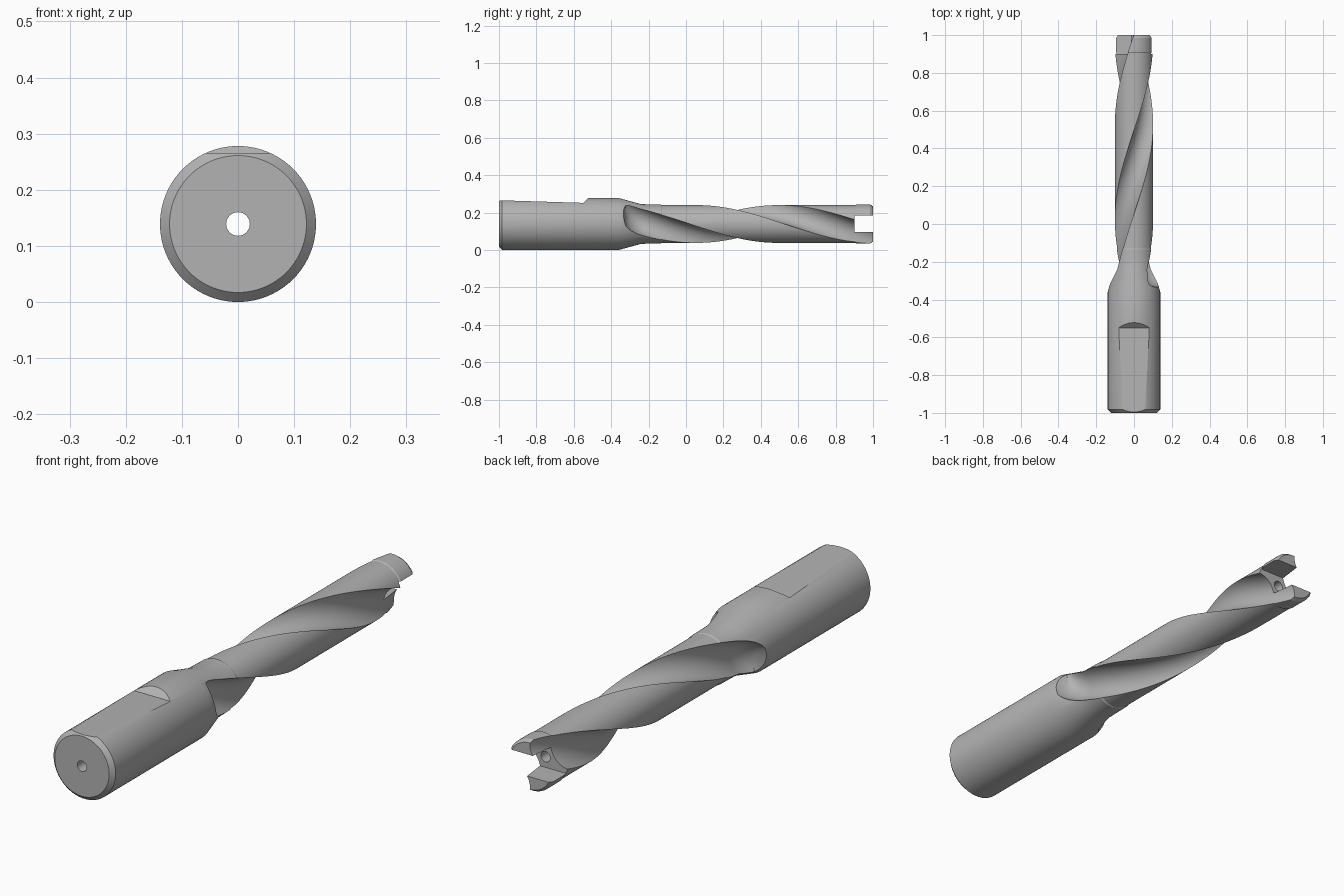
import bpy, bmesh, math
from mathutils import Vector

cube = bpy.data.objects.get("Cube")
if cube:
    bpy.data.objects.remove(cube, do_unlink=True)

AXIS_Z = 0.139              # height of the tool axis
TWIST = -2 * math.pi / 1.9  # flute rotation per unit length
FLUTE_R = 0.08              # radius of the flute groove
FLUTE_D = 0.118             # groove centre to tool axis

steel = bpy.data.materials.new("steel_grey")
steel.use_nodes = True
colour = (0.45, 0.45, 0.45, 1)
steel.diffuse_color = colour
steel.node_tree.nodes["Principled BSDF"].inputs["Base Color"].default_value = colour


def loft(name, rings):
    """Closed solid through a list of equal-length point rings."""
    bm = bmesh.new()
    loops = [[bm.verts.new(p) for p in ring] for ring in rings]
    n = len(loops[0])
    for a, b in zip(loops, loops[1:]):
        for i in range(n):
            j = (i + 1) % n
            bm.faces.new((a[i], a[j], b[j], b[i]))
    bm.faces.new(loops[0])
    bm.faces.new(loops[-1][::-1])
    bmesh.ops.recalc_face_normals(bm, faces=bm.faces)
    mesh = bpy.data.meshes.new(name)
    bm.to_mesh(mesh)
    bm.free()
    obj = bpy.data.objects.new(name, mesh)
    obj.data.materials.append(steel)
    bpy.context.collection.objects.link(obj)
    return obj


def circle(y, r, n, cx=0.0, cz=0.0):
    return [Vector((cx + r * math.cos(2 * math.pi * i / n), y,
                    AXIS_Z + cz + r * math.sin(2 * math.pi * i / n)))
            for i in range(n)]


def prism(name, outline, half_width):
    """Extrude a (y, z) outline across x."""
    return loft(name, [[Vector((x, y, z)) for y, z in outline]
                       for x in (-half_width, half_width)])


def flute(name, phase):
    """Helical groove cutter that ramps out of the neck at its near end."""
    rings, start, ramp, steps = [], -0.335, 0.11, 110
    for k in range(steps + 1):
        y = start + (1.05 - start) * k / steps
        t = max(0.0, 1 - (y - start) / ramp)
        d = FLUTE_D + 0.095 * (1 - math.sqrt(1 - t * t))
        a = phase + TWIST * (y - 0.75)
        # rotate the ring with the helix so its edges follow the groove
        ring = []
        for i in range(48):
            b = a + 2 * math.pi * i / 48
            ring.append(Vector((d * math.cos(a) + FLUTE_R * math.cos(b), y,
                                AXIS_Z + d * math.sin(a) + FLUTE_R * math.sin(b))))
        rings.append(ring)
    return loft(name, rings)


# Turned blank: chamfered shank, cone, neck, fluted body and cutting head
profile = [(-1, 0.122), (-0.983, 0.139), (-0.36, 0.139), (-0.24, 0.106),
           (-0.135, 0.104), (-0.13, 0.101), (0.905, 0.101), (0.91, 0.104),
           (0.985, 0.104), (1, 0.094)]
body = loft("drill_body", [circle(y, r, 96) for y, r in profile])

# Cutters: two flutes, sloped clamping flat, insert slot, coolant bore
cutters = [
    flute("flute_cutter_left", 0.0),
    flute("flute_cutter_right", math.pi),
    prism("flat_cutter", [(-1.1, 0.269), (-0.55, 0.252), (-0.515, 0.285),
                          (-0.515, 0.4), (-1.1, 0.4)], 0.2),
    prism("slot_cutter", [(0.9, 0.096), (1.1, 0.096), (1.1, 0.184),
                          (0.9, 0.184)], 0.2),
    loft("bore_cutter", [circle(y, 0.021, 32) for y in (-1.1, 1.1)]),
]

bpy.ops.object.select_all(action="DESELECT")
body.select_set(True)
bpy.context.view_layer.objects.active = body
for cutter in cutters:
    cutter.hide_render = True
    mod = body.modifiers.new(cutter.name, "BOOLEAN")
    mod.operation = "DIFFERENCE"
    mod.solver = "EXACT"
    mod.object = cutter
    bpy.ops.object.modifier_apply(modifier=mod.name)
    bpy.data.objects.remove(cutter, do_unlink=True)

bpy.ops.object.shade_smooth_by_angle(angle=math.radians(25))
